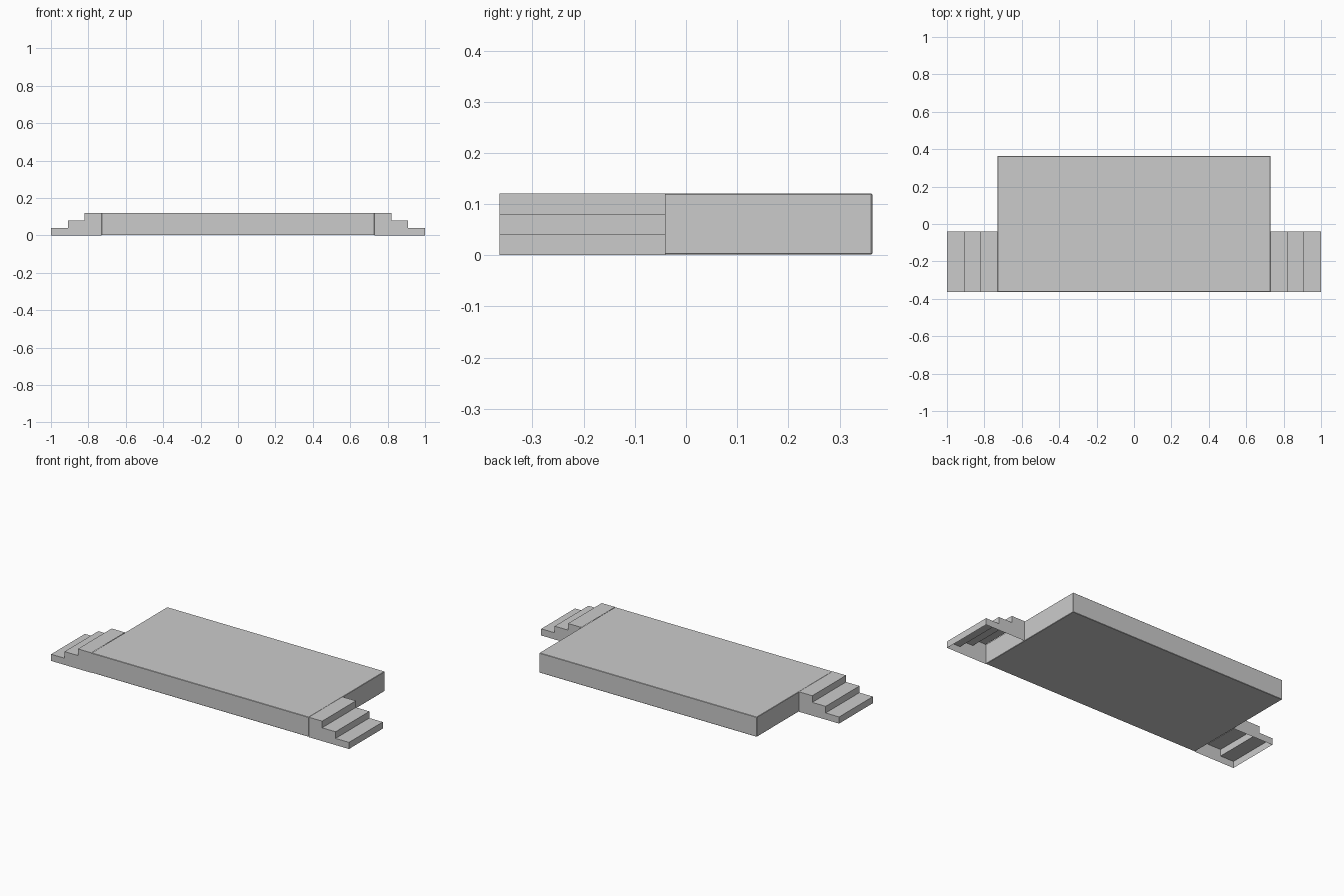
import bpy, bmesh

if "Cube" in bpy.data.objects:
    bpy.data.objects.remove(bpy.data.objects["Cube"])

HALF_W, HALF_D, TOP = 0.73, 0.364, 0.121
STAIR_BACK = -0.04


def add_object(name, bm):
    mesh = bpy.data.meshes.new(name)
    bm.to_mesh(mesh)
    bm.free()
    obj = bpy.data.objects.new(name, mesh)
    bpy.context.collection.objects.link(obj)
    return obj


# Platform: closed slab with very slightly softened edges
bm = bmesh.new()
bmesh.ops.create_cube(bm, size=1)
for v in bm.verts:
    v.co.x *= 2 * HALF_W
    v.co.y *= 2 * HALF_D
    v.co.z = TOP if v.co.z > 0 else 0.001
platform = add_object("platform", bm)
bevel = platform.modifiers.new("soft_edges", 'BEVEL')
bevel.width = 0.002
bevel.segments = 1


# Stairs: stepped profile extruded in depth, hollow and open underneath
def stairs(name, side, steps=3):
    run, rise = (1 - HALF_W) / steps, TOP / steps
    profile = [(HALF_W, 0), (HALF_W, TOP)]
    for i in range(steps):
        x = HALF_W + (i + 1) * run
        profile += [(x, TOP - i * rise), (x, TOP - (i + 1) * rise)]
    bm = bmesh.new()
    face = bm.faces.new([bm.verts.new((side * x, -HALF_D, z)) for x, z in profile])
    ext = bmesh.ops.extrude_face_region(bm, geom=[face], use_keep_orig=True)
    moved = [g for g in ext["geom"] if isinstance(g, bmesh.types.BMVert)]
    bmesh.ops.translate(bm, verts=moved, vec=(0, STAIR_BACK + HALF_D, 0))
    bmesh.ops.recalc_face_normals(bm, faces=bm.faces)
    # Drop the underside and the side hidden against the platform
    hidden = [f for f in bm.faces
              if all(abs(v.co.z) < 1e-5 for v in f.verts)
              or all(abs(abs(v.co.x) - HALF_W) < 1e-5 for v in f.verts)]
    bmesh.ops.delete(bm, geom=hidden, context='FACES')
    return add_object(name, bm)


stairs("right_stairs", 1)
stairs("left_stairs", -1)
